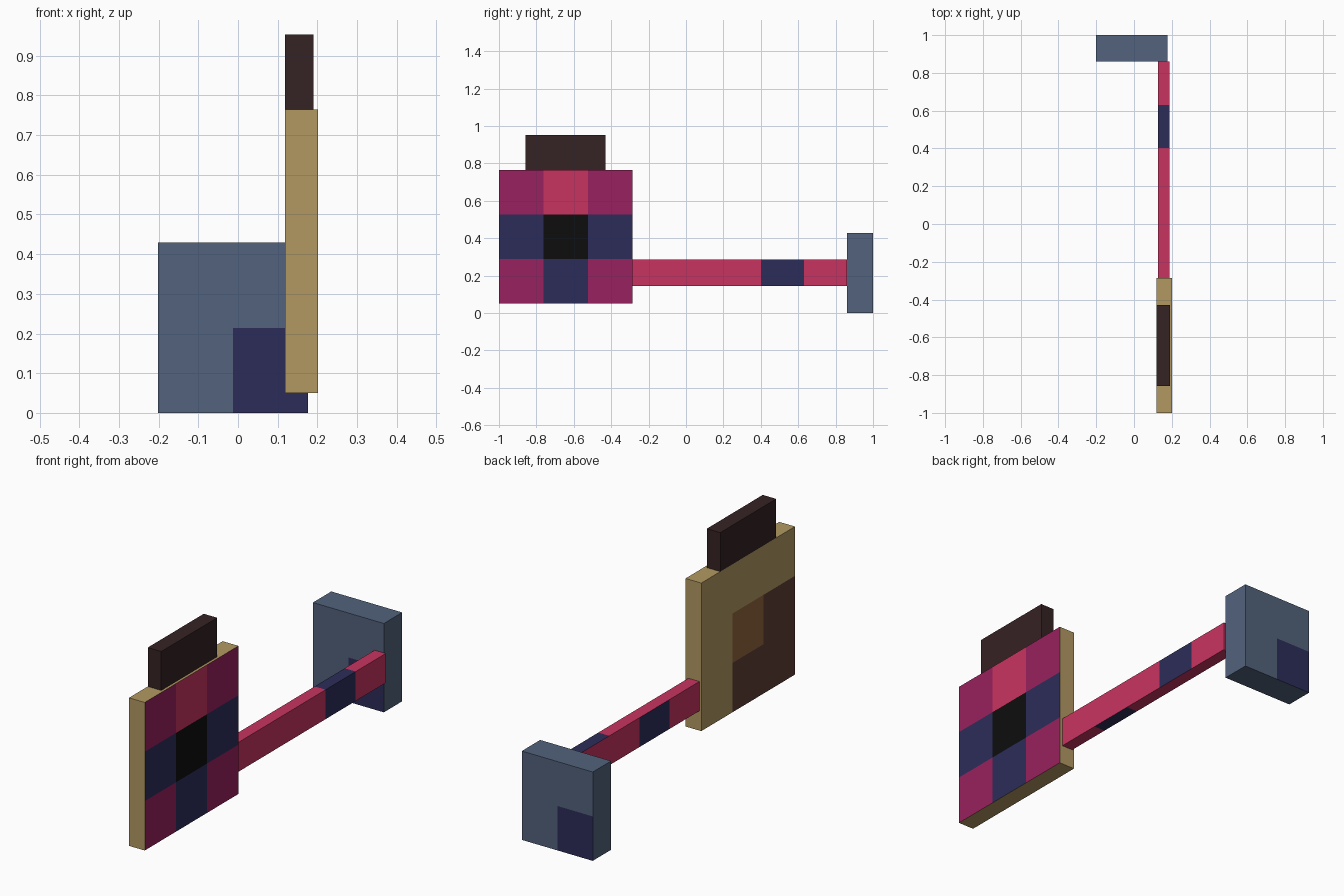
import bpy, bmesh
from mathutils import Vector

cube = bpy.data.objects.get("Cube")
if cube:
    bpy.data.objects.remove(cube, do_unlink=True)


def srgb(c):
    c /= 255
    return c / 12.92 if c <= 0.04045 else ((c + 0.055) / 1.055) ** 2.4


def material(name, r, g, b):
    mat = bpy.data.materials.new(name)
    color = (srgb(r), srgb(g), srgb(b), 1)
    mat.use_nodes = True
    mat.diffuse_color = color
    bsdf = mat.node_tree.nodes["Principled BSDF"]
    bsdf.inputs["Base Color"].default_value = color
    return mat


MATS = {
    "slate": material("slate", 82, 98, 124),
    "navy": material("navy", 44, 44, 90),
    "pink": material("pink", 200, 52, 97),
    "magenta": material("magenta", 153, 33, 94),
    "tan": material("tan", 178, 153, 98),
    "dark_brown": material("dark_brown", 53, 34, 35),
    "black": material("black", 13, 13, 13),
    "brown": material("brown", 97, 62, 52),
    "light_brown": material("light_brown", 144, 102, 61),
}


def box(name, low, high, cells, rule):
    """Box cut into a grid of cells; rule(normal, cell) names each face's colour."""
    low, high = Vector(low), Vector(high)
    size = high - low
    bm = bmesh.new()
    bmesh.ops.create_cube(bm, size=1)
    for v in bm.verts:
        v.co = low + Vector((v.co[i] + 0.5) * size[i] for i in range(3))
    for axis in range(3):
        for k in range(1, cells[axis]):
            point, normal = low.copy(), Vector((0, 0, 0))
            point[axis] += size[axis] * k / cells[axis]
            normal[axis] = 1
            bmesh.ops.bisect_plane(bm, geom=bm.verts[:] + bm.edges[:] + bm.faces[:],
                                   plane_co=point, plane_no=normal)
    bm.normal_update()
    used = []
    for face in bm.faces:
        mid = face.calc_center_median() - low
        cell = [min(int(mid[i] / size[i] * cells[i]), cells[i] - 1) for i in range(3)]
        color = rule([round(n) for n in face.normal], cell)
        if color not in used:
            used.append(color)
        face.material_index = used.index(color)
    mesh = bpy.data.meshes.new(name)
    bm.to_mesh(mesh)
    bm.free()
    for color in used:
        mesh.materials.append(MATS[color])
    obj = bpy.data.objects.new(name, mesh)
    bpy.context.collection.objects.link(obj)
    return obj


# Square panel: checkered outer face, brown lower corner on the inner face
def panel_rule(n, cell):
    _, y, z = cell
    if n[0] > 0:
        if y == 1:
            return ("navy", "black", "pink")[z]
        return "navy" if z == 1 else "magenta"
    if n[0] < 0 and y < 2 and z < 2:
        return "light_brown" if y == 1 and z == 1 else "brown"
    return "tan"


# Rail: one navy band, nearer the panel on the inner and lower faces
def rail_rule(n, cell):
    band = 1 if n[0] < 0 or n[2] < 0 else 3
    return "navy" if cell[1] == band and n[1] == 0 else "pink"


# End block: navy lower quarter, on the viewer's right of both wide faces
def block_rule(n, cell):
    x, _, z = cell
    patch = (n[1] < 0 and x == 1) or (n[1] > 0 and x == 0)
    return "navy" if patch and z == 0 else "slate"


box("panel", (0.118, -1, 0.05), (0.202, -0.285, 0.765), (1, 3, 3), panel_rule)
box("top_board", (0.118, -0.857, 0.765), (0.19, -0.43, 0.953), (1, 1, 1),
    lambda n, cell: "dark_brown")
box("rail", (0.128, -0.285, 0.145), (0.187, 0.86, 0.287), (1, 5, 1), rail_rule)
box("end_block", (-0.202, 0.86, 0), (0.177, 1, 0.429), (2, 1, 2), block_rule)
